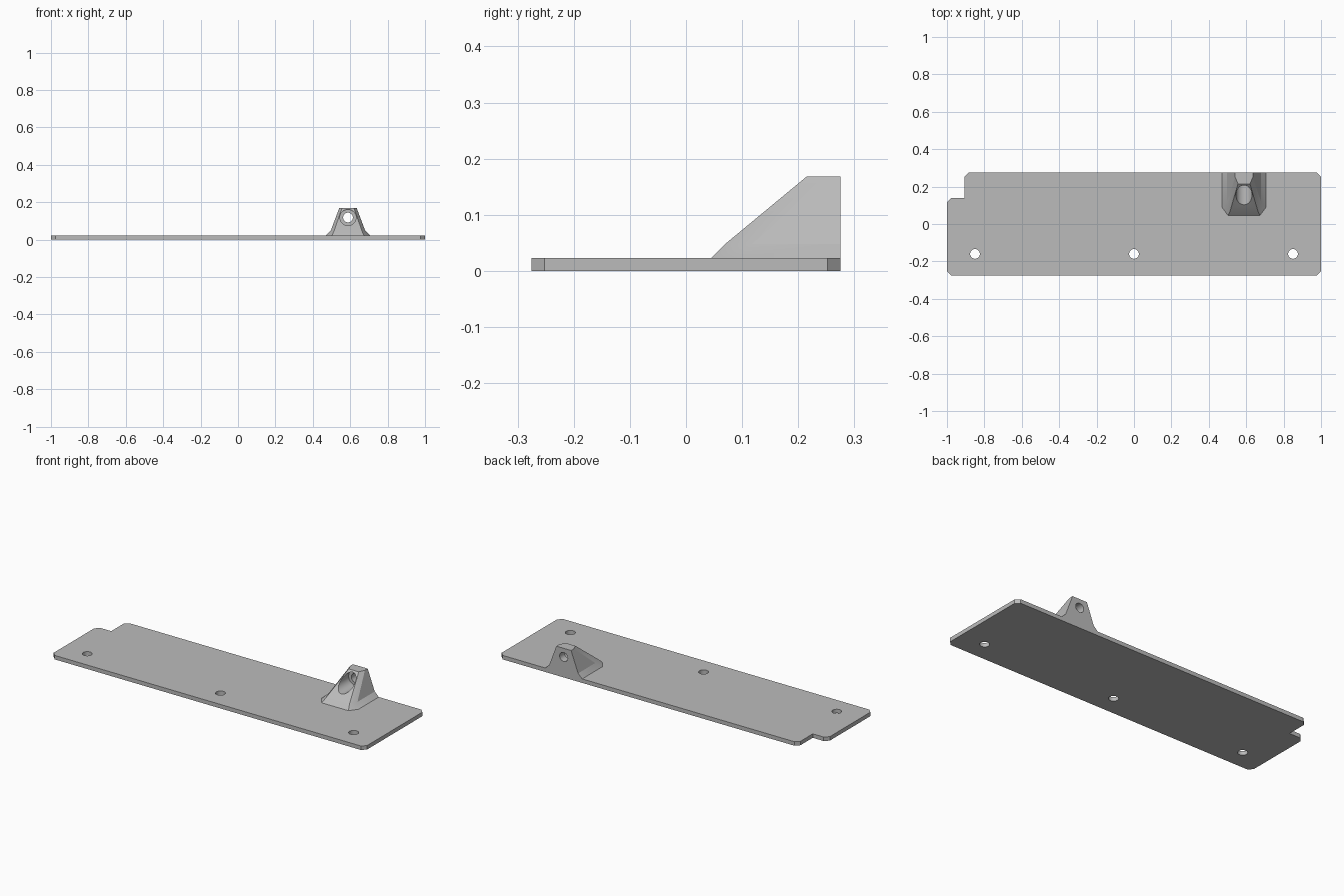
import bpy, bmesh, math
from mathutils import Matrix, Vector

cube = bpy.data.objects.get("Cube")
if cube:
    bpy.data.objects.remove(cube, do_unlink=True)

grey = bpy.data.materials.new("plain grey")
grey.use_nodes = True
grey.diffuse_color = (0.5, 0.5, 0.5, 1)
grey.node_tree.nodes["Principled BSDF"].inputs["Base Color"].default_value = (0.5, 0.5, 0.5, 1)

THICK = 0.023
BACK = 0.275
EYE_X, EYE_Z = 0.588, 0.118


def add_object(name, bm):
    bmesh.ops.recalc_face_normals(bm, faces=bm.faces)
    mesh = bpy.data.meshes.new(name)
    bm.to_mesh(mesh)
    bm.free()
    mesh.materials.append(grey)
    obj = bpy.data.objects.new(name, mesh)
    bpy.context.collection.objects.link(obj)
    return obj


def loft(name, rings):
    """Solid through a stack of outlines with equal point counts."""
    bm = bmesh.new()
    loops = [[bm.verts.new(p) for p in ring] for ring in rings]
    for low, high in zip(loops, loops[1:]):
        for i in range(len(low)):
            j = (i + 1) % len(low)
            bm.faces.new((low[i], low[j], high[j], high[i]))
    bm.faces.new(loops[0][::-1])
    bm.faces.new(loops[-1])
    return add_object(name, bm)


def drill(target, name, centre, radius, depth, along_y=False):
    bm = bmesh.new()
    turn = Matrix.Rotation(math.pi / 2, 4, 'X') if along_y else Matrix()
    bmesh.ops.create_cone(bm, cap_ends=True, segments=40, radius1=radius, radius2=radius,
                          depth=depth, matrix=Matrix.Translation(Vector(centre)) @ turn)
    cutter = add_object(name, bm)
    cutter.hide_render = True
    mod = target.modifiers.new(name, 'BOOLEAN')
    mod.operation, mod.solver, mod.object = 'DIFFERENCE', 'EXACT', cutter
    bpy.context.view_layer.objects.active = target
    bpy.ops.object.modifier_apply(modifier=name)
    bpy.data.objects.remove(cutter, do_unlink=True)


# Base plate: chamfered corners and a notch at the back right
c = 0.023
outline = [(-1 + c, -BACK), (1 - c, -BACK), (1, -BACK + c), (1, BACK - c), (1 - c, BACK),
           (-0.907 + c, BACK), (-0.907, BACK - c), (-0.907, 0.14),
           (-1 + c, 0.14), (-1, 0.14 - c), (-1, -BACK + c)]
plate = loft("base_plate", [[(x, y, z) for x, y in outline] for z in (0, THICK)])
for x in (-0.85, 0, 0.85):
    drill(plate, "screw_hole", (x, -0.16, 0), 0.026, 0.2)


# Bracket: flared foot, tapered sides and a sloping front
def section(z, half_back, y_side, half_front, y_front):
    half = [(half_front, y_front), (half_back, y_side), (half_back, BACK)]
    pts = half + [(-x, y) for x, y in reversed(half)]
    return [(EYE_X + x, y, z) for x, y in pts]


bracket = loft("bracket", [section(THICK - 0.003, 0.118, 0.09, 0.085, 0.045),
                           section(THICK, 0.118, 0.09, 0.085, 0.045),
                           section(0.048, 0.092, 0.118, 0.074, 0.07),
                           section(0.168, 0.047, 0.25, 0.032, 0.215)])
drill(bracket, "through_hole", (EYE_X, 0.2, EYE_Z), 0.026, 0.6, True)
drill(bracket, "counterbore", (EYE_X, 0.08, EYE_Z), 0.043, 0.3, True)

for obj in (plate, bracket):
    bpy.ops.object.select_all(action='DESELECT')
    obj.select_set(True)
    bpy.context.view_layer.objects.active = obj
    bpy.ops.object.shade_smooth_by_angle(angle=math.radians(20))
